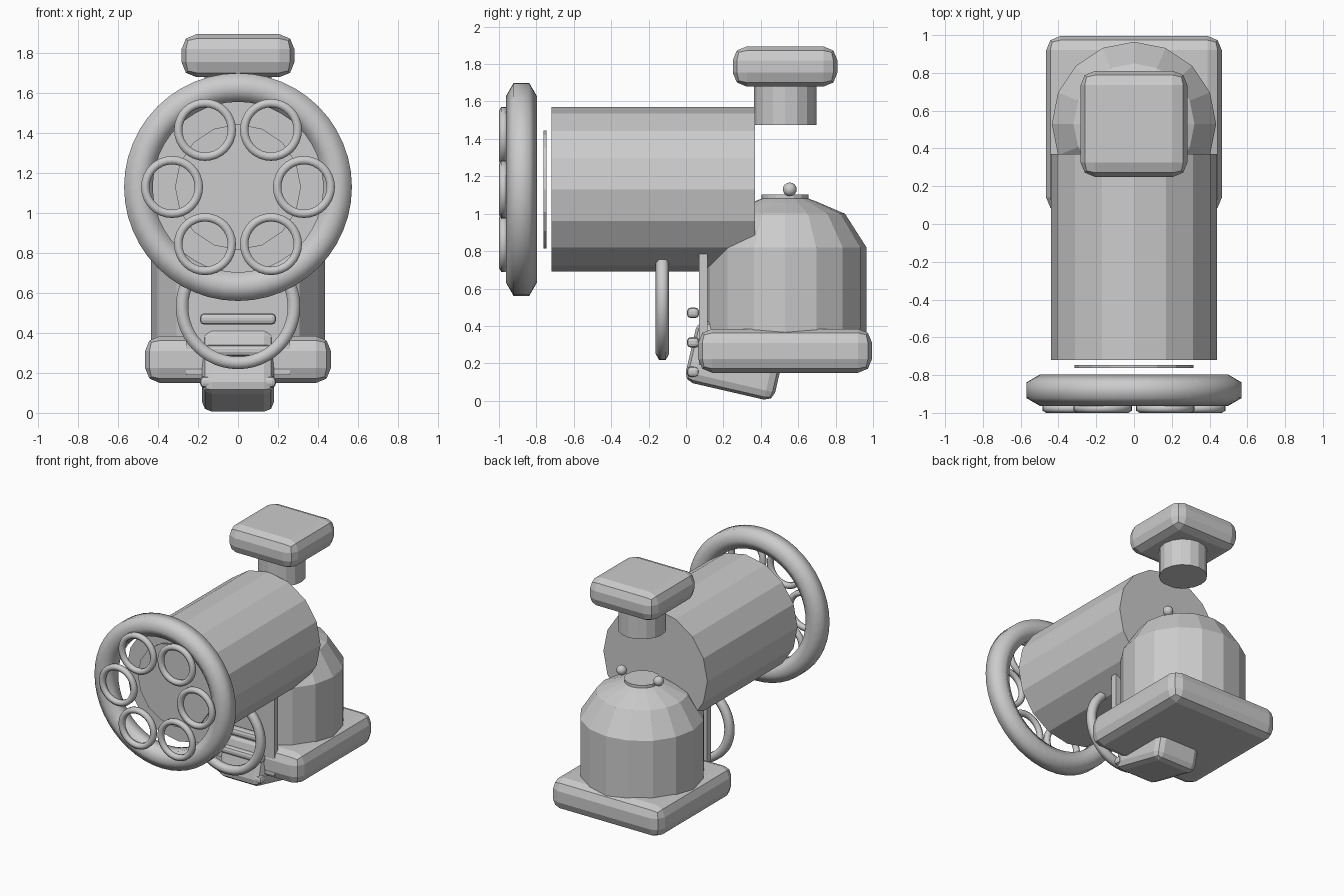
import bpy, bmesh, math
from mathutils import Matrix, Vector

if "Cube" in bpy.data.objects:
    bpy.data.objects.remove(bpy.data.objects["Cube"])

SIDES = 16


def finish(name, bm, loc=(0, 0, 0), rot=(0, 0, 0), smooth=False):
    bmesh.ops.recalc_face_normals(bm, faces=bm.faces)
    me = bpy.data.meshes.new(name)
    bm.to_mesh(me)
    bm.free()
    ob = bpy.data.objects.new(name, me)
    ob.location, ob.rotation_euler = loc, rot
    bpy.context.collection.objects.link(ob)
    if smooth:
        for p in me.polygons:
            p.use_smooth = True
    return ob


def box(name, size, loc, bevel=0.0, rot=(0, 0, 0), segments=2):
    bm = bmesh.new()
    bmesh.ops.create_cube(bm, size=1, matrix=Matrix.Diagonal((*size, 1)))
    ob = finish(name, bm, loc, rot)
    if bevel:
        mod = ob.modifiers.new("rounded_edges", 'BEVEL')
        mod.width, mod.segments = bevel, segments
    return ob


def cylinder(name, radius, depth, loc, rot=(0, 0, 0)):
    bm = bmesh.new()
    bmesh.ops.create_cone(bm, cap_ends=True, segments=SIDES, radius1=radius,
                          radius2=radius, depth=depth)
    return finish(name, bm, loc, rot)


def lathe(name, profile, loc, steps, closed=False, smooth=False):
    """Revolve (radius, height) points around z; a closed profile makes a ring."""
    bm = bmesh.new()
    vs = [bm.verts.new((r, 0, z)) for r, z in profile]
    pairs = list(zip(vs, vs[1:])) + ([(vs[-1], vs[0])] if closed else [])
    es = [bm.edges.new(p) for p in pairs]
    bmesh.ops.spin(bm, geom=vs + es, cent=(0, 0, 0), axis=(0, 0, 1),
                   angle=math.tau, steps=steps, use_merge=True)
    bmesh.ops.remove_doubles(bm, verts=bm.verts, dist=1e-5)
    if not closed:
        bmesh.ops.holes_fill(bm, edges=bm.edges, sides=0)
    rot = (math.pi / 2, 0, 0) if closed else (0, 0, 0)
    return finish(name, bm, loc, rot, smooth)


def ring(name, major, minor, loc, steps=48):
    """Six-sided tube ring facing the front."""
    prof = [(major + minor * math.sin(k * math.pi / 3),
             minor * math.cos(k * math.pi / 3)) for k in range(6)]
    return lathe(name, prof, loc, steps, closed=True, smooth=True)


BODY_Y = 0.53
AXIS_Z = 1.13
FRONT = (math.pi / 2, 0, 0)

# Base slab and domed body
box("base", (0.93, 0.93, 0.235), (0, BODY_Y, 0.267), 0.075)
lathe("domed_body", [(0.435, 0.36), (0.435, 0.82), (0.32, 1.0), (0.18, 1.06),
                     (0.12, 1.083)], (0, BODY_Y, 0), SIDES)
cylinder("dome_cap", 0.125, 0.025, (0, BODY_Y, 1.09))

# Pair of small knobs on top of the dome
for side, x in (("left", -0.157), ("right", 0.157)):
    bm = bmesh.new()
    bmesh.ops.create_uvsphere(bm, u_segments=12, v_segments=8, radius=0.037)
    finish("knob_" + side, bm, (x, 0.555, 1.13), smooth=True)

# Rear pad on its stem
box("pad", (0.565, 0.56, 0.215), (0, BODY_Y, 1.787), 0.075)
cylinder("pad_stem", 0.167, 0.25, (0, BODY_Y, 1.6))

# Horizontal barrel and thin front disc
cylinder("barrel", 0.44, 1.09, (0, -0.175, AXIS_Z), FRONT)
cylinder("front_disc", 0.315, 0.016, (0, -0.754, AXIS_Z), FRONT)

# Large front rim with six small rings
ring("front_rim", 0.498, 0.083, (0, -0.88, AXIS_Z))
for k in range(6):
    a = k * math.pi / 3
    ring(f"small_ring_{k + 1}", 0.134, 0.024,
         (0.33 * math.cos(a), -0.976, AXIS_Z + 0.33 * math.sin(a)), 32)

# Hanging ring below the barrel
ring("hanging_ring", 0.28, 0.036, (0, -0.126, 0.53))

# Back panel with three rungs
box("panel", (0.52, 0.046, 0.6), (0, 0.092, 0.49))
for k, z in enumerate((0.155, 0.312, 0.47)):
    box(f"rung_{k + 1}", (0.38, 0.065, 0.056), (0, 0.0375, z), 0.02)

# Tilted foot block under the base
tilt = Matrix.Rotation(math.radians(-13), 3, 'X')
corner = Vector((0, -0.012, 0.105))
box("foot", (0.36, 0.49, 0.34), corner + tilt @ Vector((0, 0.245, 0.17)),
    0.05, (math.radians(-13), 0, 0))
